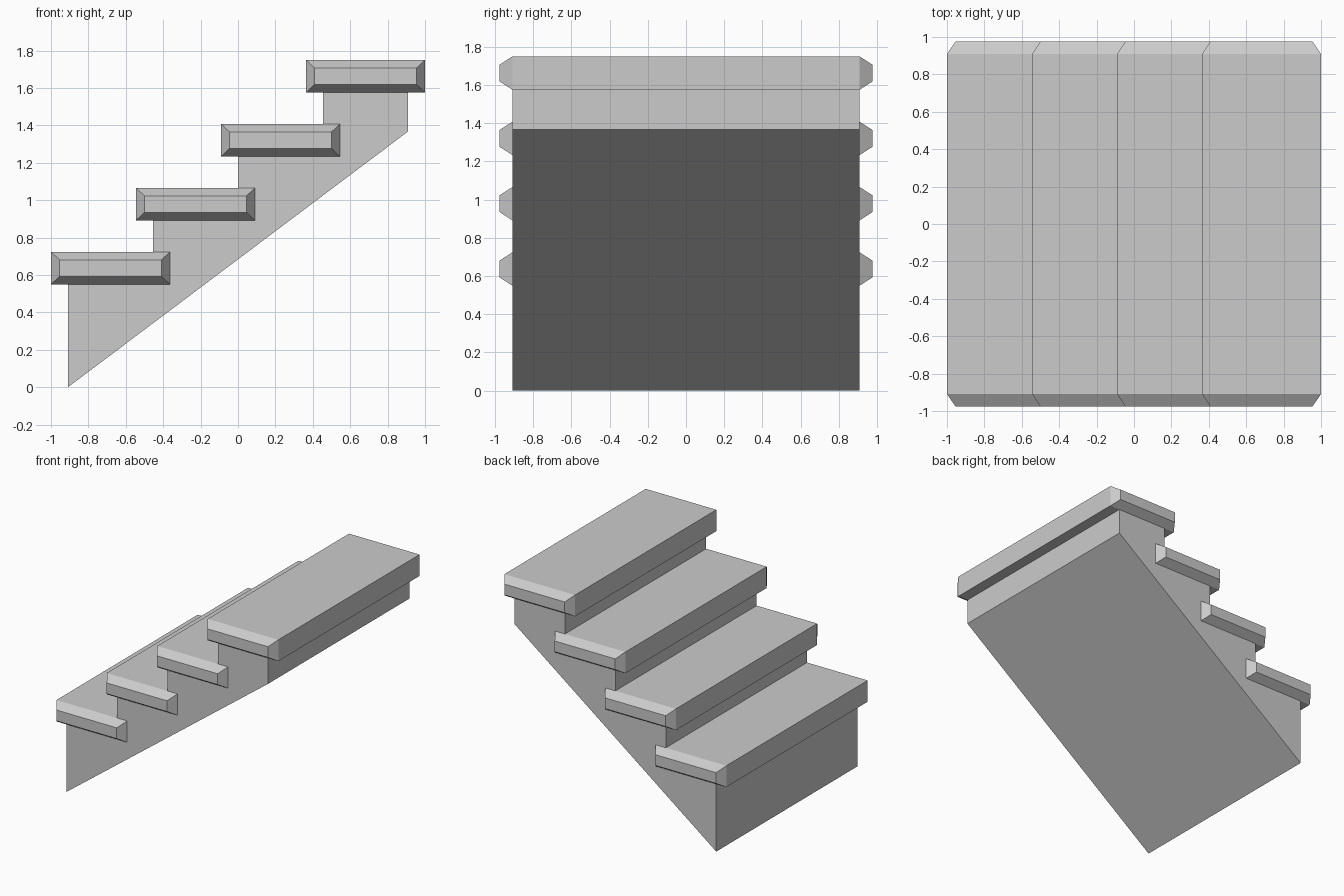
import bpy, bmesh
from mathutils import Vector

if "Cube" in bpy.data.objects:
    bpy.data.objects.remove(bpy.data.objects["Cube"])

STEPS = 4
HALF_Y = 0.909           # half width of the solid stair body
RUN, RISE = 0.4545, 0.3418
X0, Z0 = -0.909, 0.55    # first riser position and underside of first tread
OVERHANG, THICK = 0.091, 0.174
CAP_Y, INSET_X, INSET_Z = 0.067, 0.046, 0.043


def finish(bm, name):
    bmesh.ops.recalc_face_normals(bm, faces=bm.faces)
    mesh = bpy.data.meshes.new(name)
    bm.to_mesh(mesh)
    bm.free()
    obj = bpy.data.objects.new(name, mesh)
    bpy.context.collection.objects.link(obj)
    return obj


# Stair body: stepped side profile extruded across the width
profile = [(X0, 0.0)]
for i in range(STEPS):
    z = Z0 + i * RISE
    profile += [(X0 + i * RUN, z), (X0 + (i + 1) * RUN, z)]
profile.append((X0 + STEPS * RUN, 1.367))

bm = bmesh.new()
face = bm.faces.new([bm.verts.new((x, -HALF_Y, z)) for x, z in profile])
ext = bmesh.ops.extrude_face_region(bm, geom=[face])
bmesh.ops.translate(bm, vec=(0, 2 * HALF_Y, 0),
                    verts=[v for v in ext["geom"] if isinstance(v, bmesh.types.BMVert)])
finish(bm, "stair_body")


# Treads: slabs whose two ends taper outward into chamfered caps
def tread(i):
    width = RUN + 2 * OVERHANG
    bm = bmesh.new()
    bmesh.ops.create_cube(bm, size=1)
    bmesh.ops.scale(bm, vec=(width, 2 * HALF_Y, THICK), verts=bm.verts)
    bm.normal_update()
    ends = [f for f in bm.faces if abs(f.normal.y) > 0.9]
    for cap in bmesh.ops.extrude_discrete_faces(bm, faces=ends)["faces"]:
        side = 1 if cap.calc_center_median().y > 0 else -1
        for v in cap.verts:
            v.co += Vector((-INSET_X if v.co.x > 0 else INSET_X,
                            side * CAP_Y,
                            -INSET_Z if v.co.z > 0 else INSET_Z))
    obj = finish(bm, f"tread_{i + 1}")
    obj.location = (X0 + (i + 0.5) * RUN, 0, Z0 + i * RISE + THICK / 2)


for i in range(STEPS):
    tread(i)
